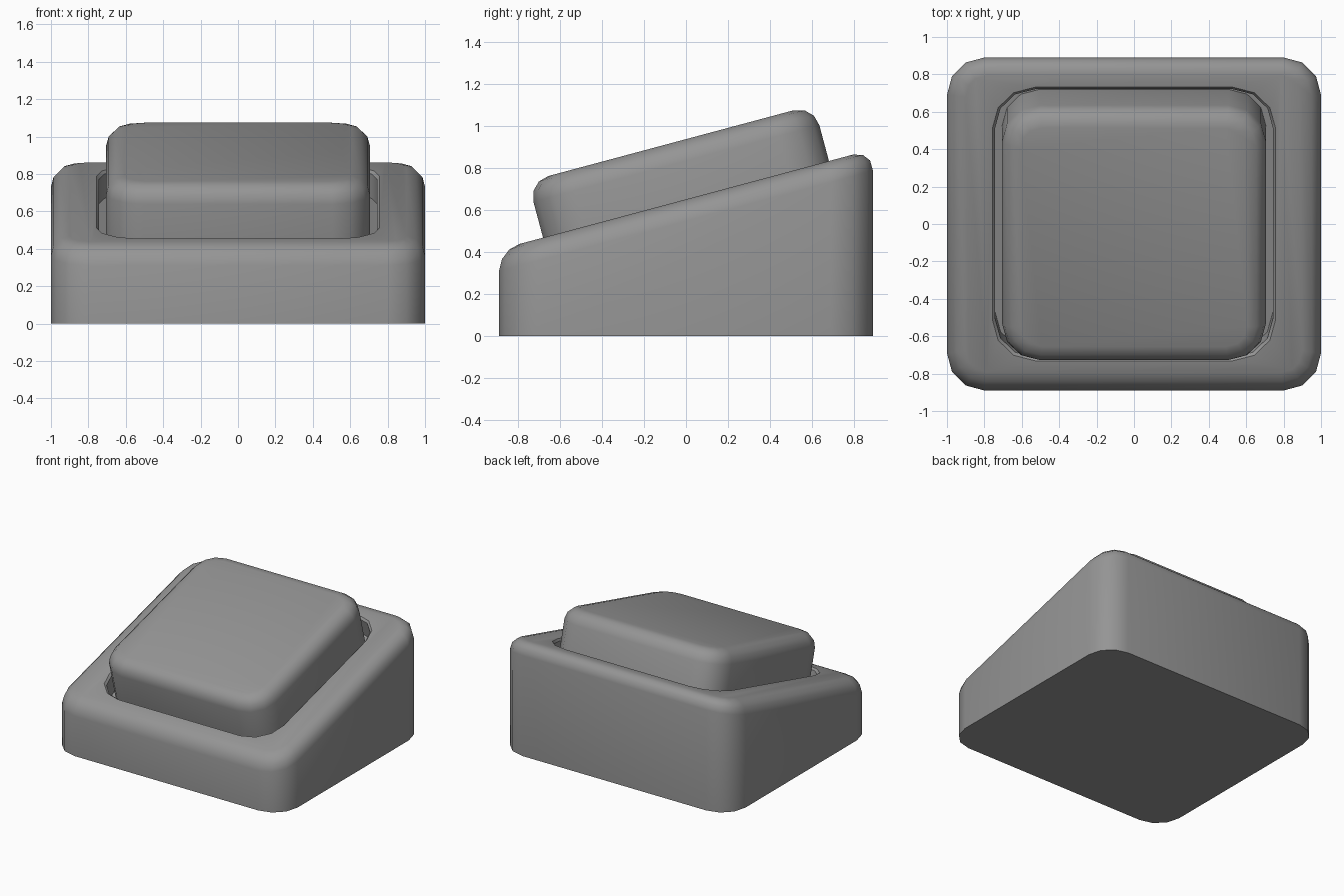
import bpy, bmesh, math
from mathutils import Matrix, Vector

if "Cube" in bpy.data.objects:
    bpy.data.objects.remove(bpy.data.objects["Cube"])

TILT = math.radians(15)
PIVOT = Vector((0, 0, 0.65))
TILTED = Matrix.Translation(PIVOT) @ Matrix.Rotation(TILT, 4, 'X')

grey = bpy.data.materials.new("plain_grey")
grey.use_nodes = True
GREY = (0.3, 0.3, 0.3, 1)
grey.diffuse_color = GREY
grey.node_tree.nodes["Principled BSDF"].inputs["Base Color"].default_value = GREY


def rounded_outline(hx, hy, r, steps=3):
    """Points of a rounded rectangle, counterclockwise."""
    pts = []
    for k, (sx, sy) in enumerate([(1, 1), (-1, 1), (-1, -1), (1, -1)]):
        for i in range(steps + 1):
            a = math.pi / 2 * (k + i / steps)
            pts.append((sx * (hx - r) + r * math.cos(a), sy * (hy - r) + r * math.sin(a)))
    return pts


def loft(name, rings, bevel=0, matrix=None):
    """Closed solid through a stack of equal rings, with its top edge rounded."""
    bm = bmesh.new()
    loops = [[bm.verts.new(p) for p in ring] for ring in rings]
    n = len(loops[0])
    for low, high in zip(loops, loops[1:]):
        for i in range(n):
            j = (i + 1) % n
            bm.faces.new((low[i], low[j], high[j], high[i]))
    bm.faces.new(loops[0][::-1])
    top = bm.faces.new(loops[-1])
    if bevel:
        bmesh.ops.bevel(bm, geom=list(top.edges), offset=bevel, segments=3,
                        profile=0.5, affect='EDGES', clamp_overlap=True)
    if matrix:
        bm.transform(matrix)
    mesh = bpy.data.meshes.new(name)
    bm.to_mesh(mesh)
    bm.free()
    mesh.materials.append(grey)
    obj = bpy.data.objects.new(name, mesh)
    bpy.context.collection.objects.link(obj)
    return obj


def activate(obj):
    bpy.ops.object.select_all(action='DESELECT')
    obj.select_set(True)
    bpy.context.view_layer.objects.active = obj


def flat_ring(hx, hy, r, z):
    return [(x, y, z) for x, y in rounded_outline(hx, hy, r)]


# Wedge base with a sloped, rounded top
outline = rounded_outline(1, 0.89, 0.2)
base = loft("wedge_base", [
    [(x, y, 0) for x, y in outline],
    [(x, y, PIVOT.z + y * math.tan(TILT)) for x, y in outline]], bevel=0.1)

# Recess around the button, with a small chamfered rim
recess = loft("recess_cutter", [
    flat_ring(h, h, h - 0.53, z)
    for h, z in [(0.742, -0.15), (0.742, -0.015), (0.772, 0.015), (0.772, 0.1)]], matrix=TILTED)
cut = base.modifiers.new("recess", 'BOOLEAN')
cut.operation = 'DIFFERENCE'
cut.solver = 'EXACT'
cut.object = recess
activate(base)
bpy.ops.object.modifier_apply(modifier=cut.name)
bpy.data.objects.remove(recess)

# Tilted button standing in the recess
button = loft("button", [
    flat_ring(0.705, 0.705, 0.2, z) for z in (-0.155, 0.277)], bevel=0.1, matrix=TILTED)

for part in (base, button):
    activate(part)
    bpy.ops.object.shade_smooth_by_angle(angle=math.radians(40))
